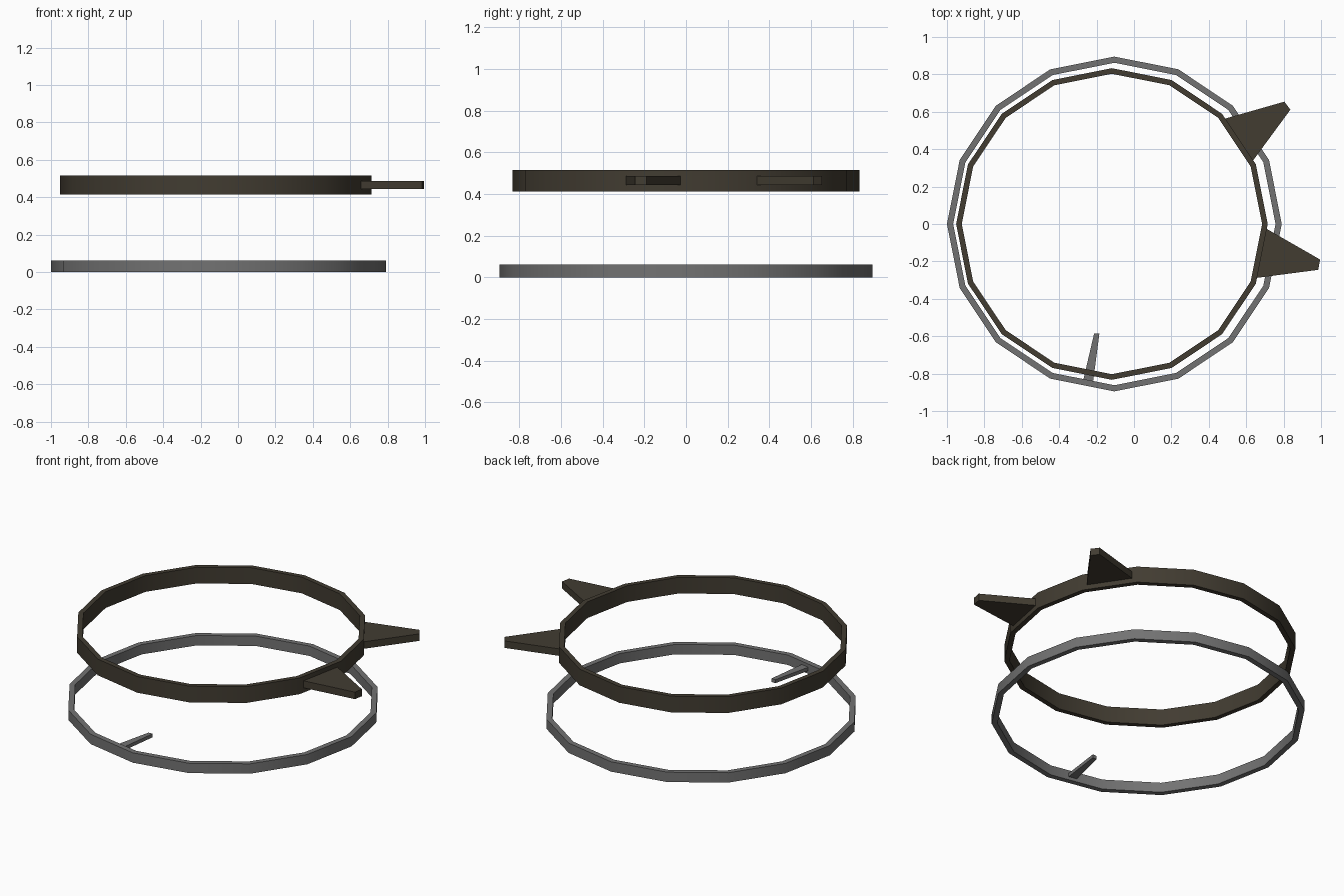
import bpy, bmesh, math

if "Cube" in bpy.data.objects:
    bpy.data.objects.remove(bpy.data.objects["Cube"])

SIDES = 16


def finish(bm, name, mat):
    bmesh.ops.recalc_face_normals(bm, faces=bm.faces)
    me = bpy.data.meshes.new(name)
    bm.to_mesh(me)
    bm.free()
    ob = bpy.data.objects.new(name, me)
    bpy.context.collection.objects.link(ob)
    me.materials.append(mat)
    return ob


def ring(name, cx, outer, inner, z0, z1, mat):
    # rectangular section swept round a 16-sided loop
    bm = bmesh.new()
    section = [(outer, z0), (outer, z1), (inner, z1), (inner, z0)]
    loops = []
    for i in range(SIDES):
        a = 2 * math.pi * i / SIDES
        loops.append([bm.verts.new((cx + r * math.cos(a), r * math.sin(a), z))
                      for r, z in section])
    for i in range(SIDES):
        a, b = loops[i], loops[(i + 1) % SIDES]
        for k in range(4):
            n = (k + 1) % 4
            bm.faces.new((a[k], b[k], b[n], a[n]))
    ob = finish(bm, name, mat)
    bpy.ops.object.select_all(action='DESELECT')
    ob.select_set(True)
    bpy.context.view_layer.objects.active = ob
    bpy.ops.object.shade_smooth_by_angle(angle=math.radians(30))


def fin(name, outline, z0, z1, mat):
    # flat tapered plate
    bm = bmesh.new()
    base = bm.faces.new([bm.verts.new((x, y, z0)) for x, y in outline])
    top = bmesh.ops.extrude_face_region(bm, geom=[base])
    for v in top["geom"]:
        if isinstance(v, bmesh.types.BMVert):
            v.co.z = z1
    finish(bm, name, mat)


def material(name, color):
    m = bpy.data.materials.new(name)
    m.diffuse_color = (*color, 1)
    m.use_nodes = True
    m.node_tree.nodes["Principled BSDF"].inputs["Base Color"].default_value = m.diffuse_color
    return m


bronze = material("dark_bronze", (0.054, 0.045, 0.031))
grey = material("mid_grey", (0.17, 0.17, 0.17))

# lower ring with its inward pointer
ring("lower_ring", -0.105, 0.895, 0.862, 0.0, 0.062, grey)
fin("inner_pointer", [(-0.27, -0.829), (-0.218, -0.839),
                      (-0.185, -0.585), (-0.213, -0.585)], 0.02, 0.042, grey)

# upper ring with two outward fins
ring("upper_ring", -0.118, 0.833, 0.803, 0.413, 0.515, bronze)
fin("front_fin", [(0.709, -0.026), (0.995, -0.19),
                  (0.985, -0.245), (0.656, -0.288)], 0.443, 0.487, bronze)
fin("back_fin", [(0.485, 0.563), (0.804, 0.654),
                 (0.836, 0.611), (0.636, 0.339)], 0.443, 0.487, bronze)
